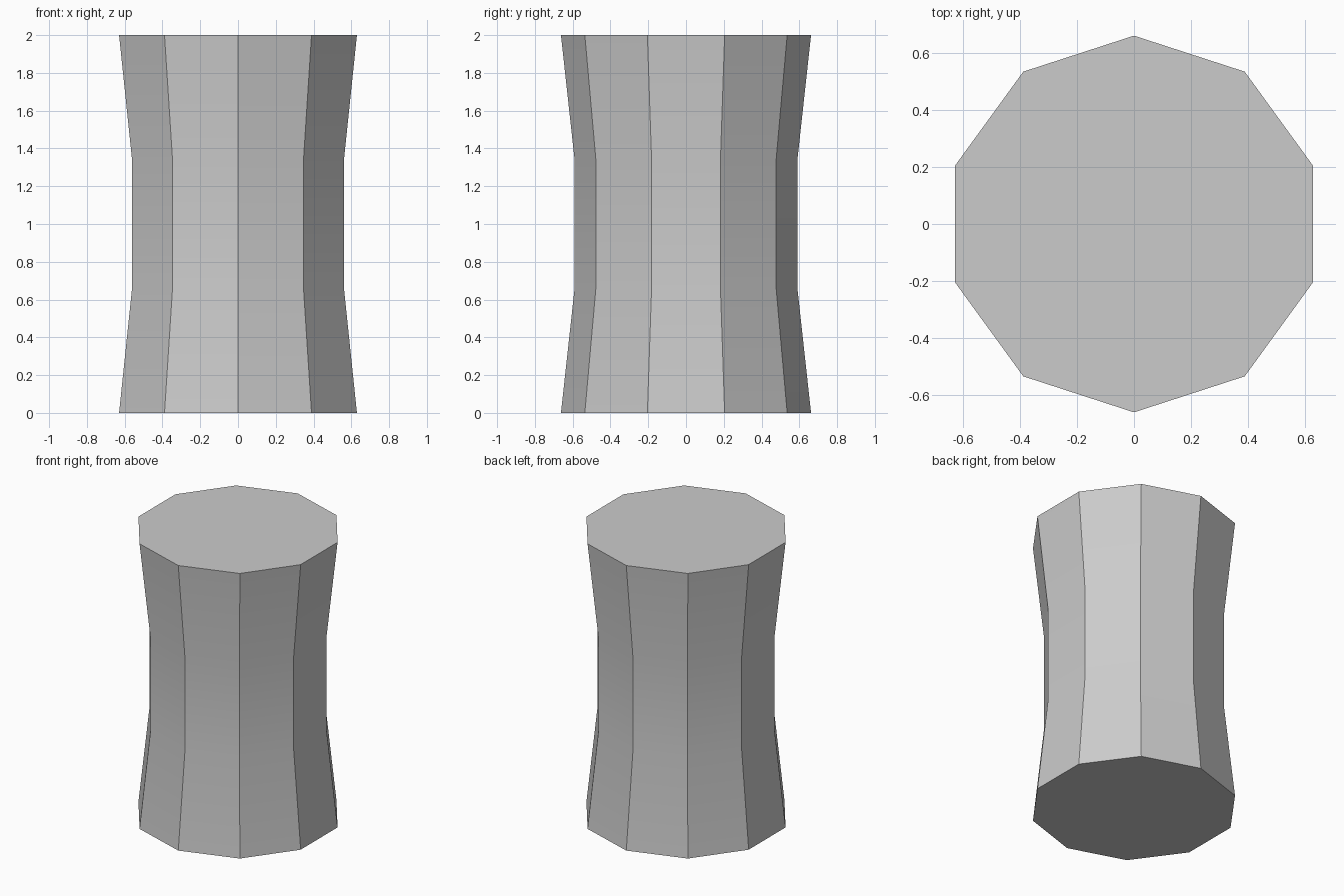
import bpy
import bmesh
from math import cos, sin, pi, radians

default_cube = bpy.data.objects.get("Cube")
if default_cube:
    bpy.data.objects.remove(default_cube, do_unlink=True)

SIDES = 10
# (radius, height) of each ring, from the foot to the top
PROFILE = [(0.662, 0), (0.589, 2 / 3), (0.589, 4 / 3), (0.662, 2)]

# Grey material
grey = bpy.data.materials.new("light_grey")
grey.use_nodes = True
colour = (0.6, 0.6, 0.6, 1)
grey.diffuse_color = colour
grey.node_tree.nodes["Principled BSDF"].inputs["Base Color"].default_value = colour

# Waisted ten-sided column, with corners on the front and back
bm = bmesh.new()
rings = []
for radius, height in PROFILE:
    angles = [2 * pi * i / SIDES - pi / 2 for i in range(SIDES)]
    rings.append([bm.verts.new((radius * cos(a), radius * sin(a), height))
                  for a in angles])

for lower, upper in zip(rings, rings[1:]):
    for i in range(SIDES):
        j = (i + 1) % SIDES
        bm.faces.new((lower[i], lower[j], upper[j], upper[i]))

# Flat end caps
bm.faces.new(rings[0][::-1])
bm.faces.new(rings[-1])

mesh = bpy.data.meshes.new("waisted_column")
bm.to_mesh(mesh)
bm.free()
mesh.materials.append(grey)
column = bpy.data.objects.new("waisted_column", mesh)
bpy.context.collection.objects.link(column)

# Smooth along the waist, sharp at the corners and rims
bpy.ops.object.select_all(action='DESELECT')
column.select_set(True)
bpy.context.view_layer.objects.active = column
bpy.ops.object.shade_smooth_by_angle(angle=radians(30))
